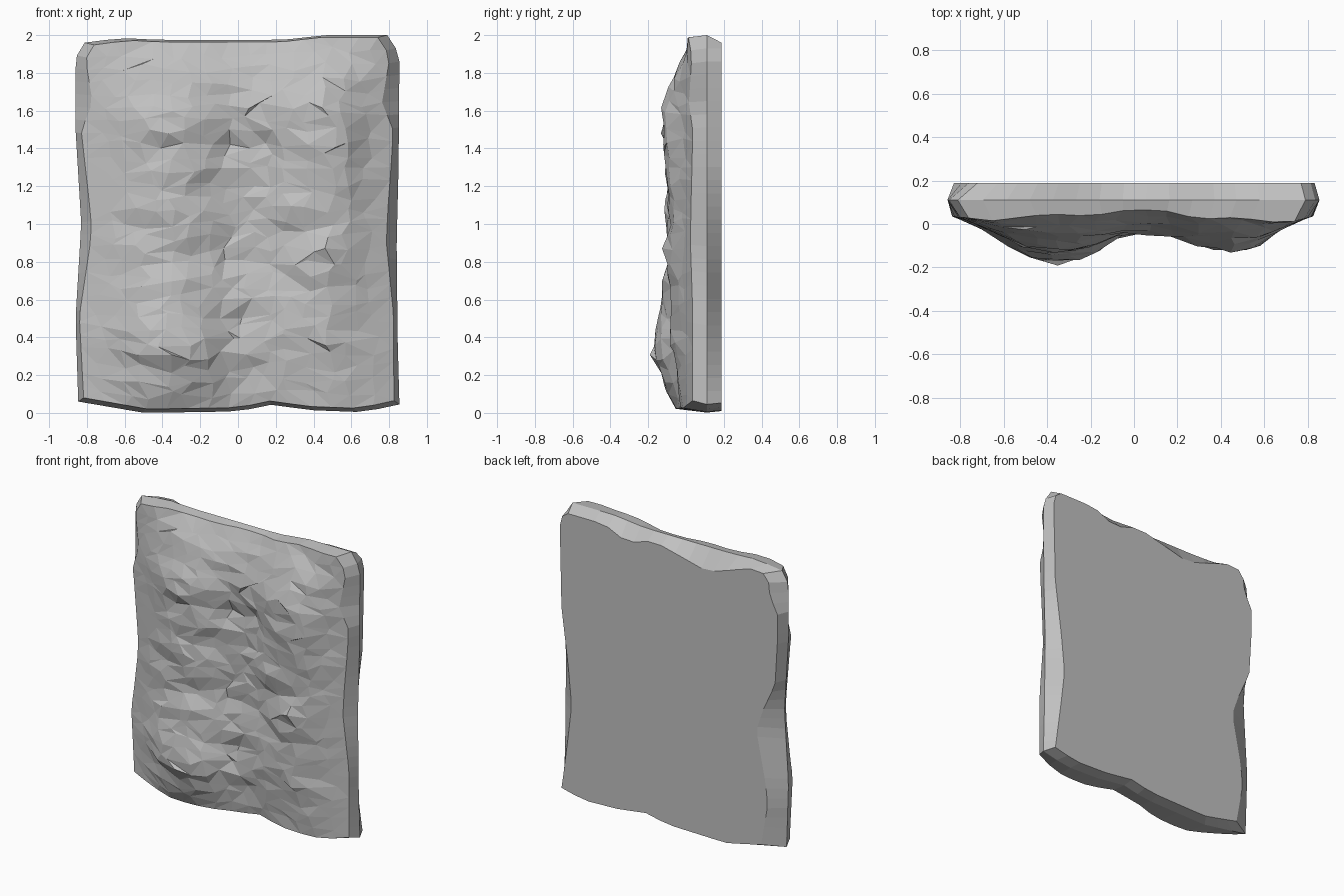
import bpy, bmesh, random
from mathutils import Vector, noise

random.seed(4)
if "Cube" in bpy.data.objects:
    bpy.data.objects.remove(bpy.data.objects["Cube"], do_unlink=True)

stone = bpy.data.materials.new("grey stone")
stone.use_nodes = True
stone.diffuse_color = (0.53, 0.53, 0.53, 1)
stone.node_tree.nodes["Principled BSDF"].inputs["Base Color"].default_value = (0.53, 0.53, 0.53, 1)


def curve(points, t):
    """Piecewise linear lookup."""
    if t <= points[0][0]:
        return points[0][1]
    for (a, p), (b, q) in zip(points, points[1:]):
        if t <= b:
            return p + (q - p) * (t - a) / (b - a)
    return points[-1][1]


# Slab outline: side edges by height, bottom and top edges by width
LEFT = [(0.03, -.845), (.5, -.86), (1, -.83), (1.5, -.86), (1.88, -.86), (1.98, -.80)]
RIGHT = [(0.03, .855), (.4, .845), (.9, .84), (1.3, .85), (1.9, .855), (2, .79)]
BOTTOM = [(-.85, .06), (-.5, 0), (0, .008), (.18, .045), (.36, .015), (.66, .004), (.85, .045)]
TOP = [(-.85, 1.96), (-.66, 1.985), (-.45, 1.975), (.25, 1.975), (.5, 2), (.85, 2)]

# Front relief: depth of two vertical swells and the valley between, by height
SWELL_L = [(0, -.045), (.15, -.125), (.3, -.185), (.45, -.17), (.6, -.125), (.9, -.10),
           (1.3, -.11), (1.6, -.125), (1.7, -.085), (1.8, -.05), (1.96, .045)]
SWELL_R = [(0, -.03), (.25, -.065), (.5, -.10), (1, -.105), (1.45, -.125), (1.61, -.15),
           (1.68, -.105), (1.8, -.06), (1.96, .03)]
VALLEY = [(0, .01), (.3, -.03), (.5, -.03), (.8, -.005), (1.2, -.01), (1.48, -.01),
          (1.6, -.045), (1.72, -.03), (1.85, .005), (1.96, .065)]
# Inset of the front border and of the back face
FRONT_IN = [(0, .03), (.5, .02), (.9, .055), (1.1, .05), (1.5, .03), (1.65, .09), (1.9, .05)]
BACK_LEFT = [(0, .15), (.35, .10), (.5, .12), (.85, .17), (1.2, .03), (1.7, .03), (1.8, .09)]
BACK_RIGHT = [(0, .03), (.64, .10), (1.3, .03), (2, .02)]
BACK_DROP = [(-.73, .02), (-.31, .13), (.12, .03), (.33, .10), (.5, .04), (.8, .04)]
# How far the right swell's outer wall stays raised, by height
RIGHT_WALL = [(.3, .55), (.8, .6), (1, .75), (1.6, .75), (1.8, .6)]


def relief(x, z):
    left, right, valley = curve(SWELL_L, z), curve(SWELL_R, z), curve(VALLEY, z)
    rim = .035
    section = [(-.82, rim), (-.64, left * .3), (-.48, left * .85), (-.34, left), (-.2, left * .8),
               (-.03, valley), (.13, valley), (.3, right * .75), (.46, right),
               (.58, right * curve(RIGHT_WALL, z)), (.7, right * .05), (.82, rim)]
    return curve(section, x)


def ripple(x, z):
    """Wide, short wrinkles across the face."""
    broad = noise.noise(Vector((x * 3, z * 8, 1.7)))
    fine = noise.noise(Vector((x * 6, z * 15, 5.2)))
    return broad * .026 + fine * .02


def outline(u, v):
    x = -.85 + 1.7 * u
    z = curve(BOTTOM, x) + (curve(TOP, x) - curve(BOTTOM, x)) * v
    a, b = curve(LEFT, z), curve(RIGHT, z)
    return a + (b - a) * u, z


bm = bmesh.new()
NX, NZ = 15, 28

# Craggy front face
grid = {}
for i in range(NX + 1):
    for j in range(NZ + 1):
        inside = 0 < i < NX and 0 < j < NZ
        u, v = i / NX, j / NZ
        if inside:
            u += random.uniform(-.36, .36) / NX
            v += random.uniform(-.36, .36) / NZ
        x, z = outline(u, v)
        x += curve(FRONT_IN, z) * (1 - 2 * u)
        z += .02 * (1 - v) - .012 * v
        y = relief(x, z)
        if inside:
            y += ripple(x, z) * min(1, 5 * min(u, 1 - u), 6 * min(v, 1 - v) + .2)
        grid[i, j] = bm.verts.new((x, y, z))

for i in range(NX):
    for j in range(NZ):
        a, b, c, d = grid[i, j], grid[i + 1, j], grid[i + 1, j + 1], grid[i, j + 1]
        # Split each cell along the shallower diagonal
        if abs(a.co.y - c.co.y) < abs(b.co.y - d.co.y):
            tris = (a, b, c), (a, c, d)
        else:
            tris = (a, b, d), (b, c, d)
        for tri in tris:
            bm.faces.new(tri)

# Bevelled rim: ridge ring, then back ring with uneven chips
border = ([(i, 0) for i in range(NX)] + [(NX, j) for j in range(NZ)]
          + [(i, NZ) for i in range(NX, 0, -1)] + [(0, j) for j in range(NZ, 0, -1)])
front = [grid[k] for k in border]
ridge, back = [], []
for i, j in border:
    u = i / NX
    x, z = outline(u, j / NZ)
    ridge.append(bm.verts.new((x, .11, z)))
    bx = x + curve(BACK_LEFT, z) * (1 - u) ** 4 - curve(BACK_RIGHT, z) * u ** 4
    bz = min(z + (.008 if j == 0 else 0), curve(TOP, x) - curve(BACK_DROP, x))
    back.append(bm.verts.new((bx, .188, bz)))

n = len(border)
for inner, outer in ((front, ridge), (ridge, back)):
    for k in range(n):
        m = (k + 1) % n
        bm.faces.new((inner[k], inner[m], outer[m], outer[k]))

# Flat back
bm.faces.new(back)
bmesh.ops.remove_doubles(bm, verts=bm.verts, dist=.0005)
bmesh.ops.recalc_face_normals(bm, faces=bm.faces)

mesh = bpy.data.meshes.new("rock_slab")
bm.to_mesh(mesh)
bm.free()
mesh.materials.append(stone)
slab = bpy.data.objects.new("rock_slab", mesh)
bpy.context.collection.objects.link(slab)
